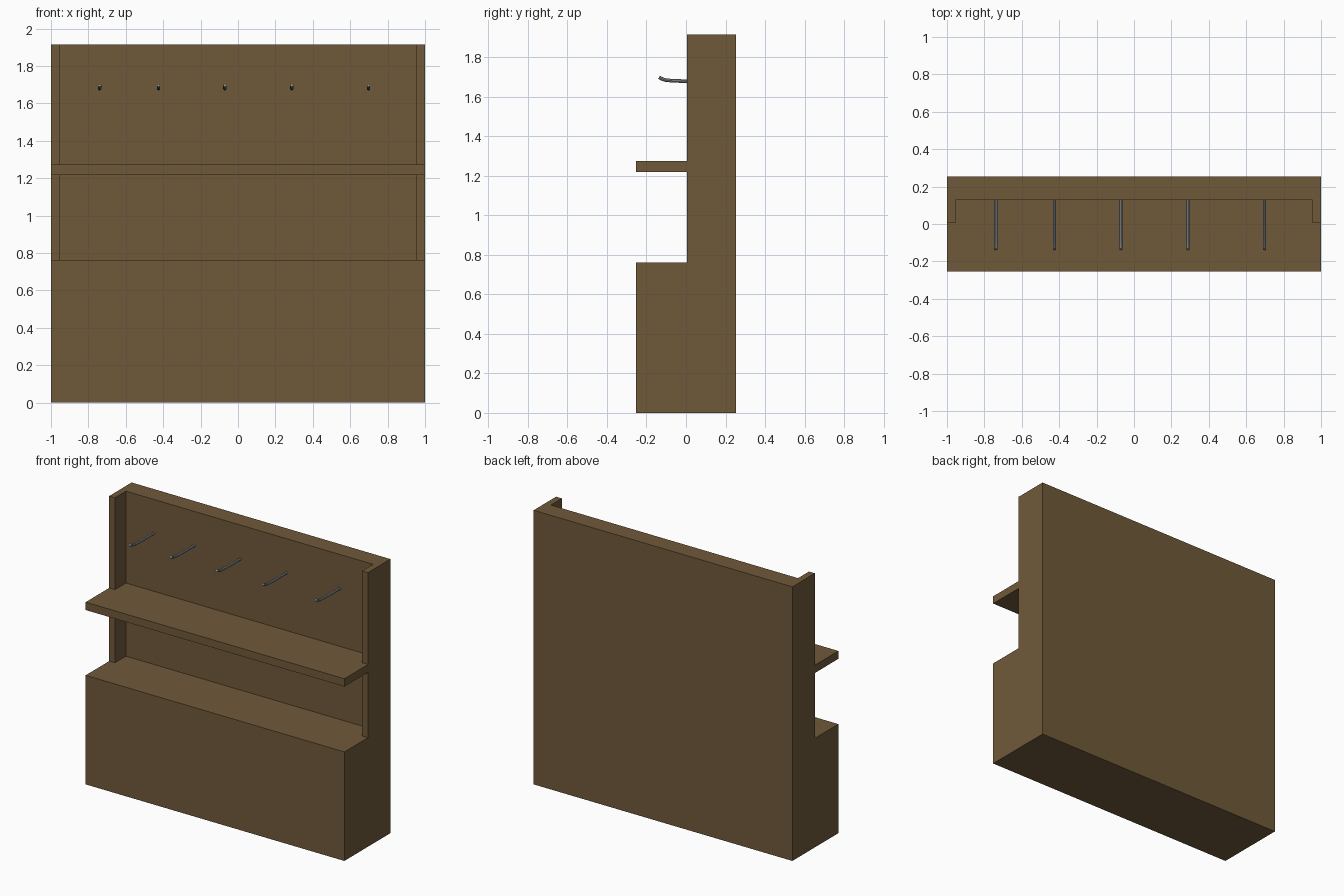
import bpy, bmesh, math
from mathutils import Vector

if "Cube" in bpy.data.objects:
    bpy.data.objects.remove(bpy.data.objects["Cube"])


def material(name, rgb):
    m = bpy.data.materials.new(name)
    m.diffuse_color = (*rgb, 1)
    m.use_nodes = True
    m.node_tree.nodes["Principled BSDF"].inputs["Base Color"].default_value = m.diffuse_color
    return m


wood = material("brown wood", (0.16, 0.102, 0.042))
metal = material("grey metal", (0.27, 0.29, 0.32))


def finish(bm, name, mat):
    bmesh.ops.recalc_face_normals(bm, faces=bm.faces)
    me = bpy.data.meshes.new(name)
    bm.to_mesh(me)
    bm.free()
    me.materials.append(mat)
    ob = bpy.data.objects.new(name, me)
    bpy.context.collection.objects.link(ob)
    return ob


# Cabinet: one closed solid made from the filled cells of a coarse grid
XS = (-1, -0.955, 0.955, 1)
YS = (-0.254, 0.006, 0.127, 0.254)
ZS = (0, 0.762, 1.218, 1.273, 1.915)


def filled(i, j, k):
    if not (0 <= i < 3 and 0 <= j < 3 and 0 <= k < 4):
        return False
    base_or_shelf = k in (0, 2)
    back_panel = j == 2
    side_wall = i != 1 and j == 1
    return base_or_shelf or back_panel or side_wall


bm = bmesh.new()
grid = {}


def vert(c):
    if c not in grid:
        grid[c] = bm.verts.new((XS[c[0]], YS[c[1]], ZS[c[2]]))
    return grid[c]


for i in range(3):
    for j in range(3):
        for k in range(4):
            if not filled(i, j, k):
                continue
            for axis in range(3):
                for side in (0, 1):
                    near = [i, j, k]
                    near[axis] += 2 * side - 1
                    if filled(*near):
                        continue
                    corners = []
                    for a, b in ((0, 0), (1, 0), (1, 1), (0, 1)):
                        c = [i, j, k]
                        c[axis] += side
                        c[(axis + 1) % 3] += a
                        c[(axis + 2) % 3] += b
                        corners.append(vert(tuple(c)))
                    bm.faces.new(corners)
bmesh.ops.recalc_face_normals(bm, faces=bm.faces)
bmesh.ops.dissolve_limit(bm, angle_limit=math.radians(1),
                         verts=bm.verts, edges=bm.edges)
finish(bm, "cabinet", wood)

# Coat hooks: thin rods from the back panel, curling up at the tip
PATH = ((0.13, 1.678), (0.0, 1.678), (-0.07, 1.680),
        (-0.105, 1.684), (-0.125, 1.691), (-0.136, 1.698))
RADIUS, SIDES = 0.009, 8


def hook(x, name):
    bm = bmesh.new()
    rings = []
    pts = [Vector((x, y, z)) for y, z in PATH]
    for n, p in enumerate(pts):
        d = (pts[min(n + 1, len(pts) - 1)] - pts[max(n - 1, 0)]).normalized()
        right = Vector((1, 0, 0))
        up = right.cross(d)
        rings.append([bm.verts.new(p + RADIUS * (right * math.cos(t) + up * math.sin(t)))
                      for t in (2 * math.pi * s / SIDES for s in range(SIDES))])
    for a, b in zip(rings, rings[1:]):
        for s in range(SIDES):
            t = (s + 1) % SIDES
            bm.faces.new((a[s], a[t], b[t], b[s]))
    bm.faces.new(rings[0])
    bm.faces.new(rings[-1])
    finish(bm, name, metal)


for n, x in enumerate((-0.74, -0.425, -0.07, 0.288, 0.698)):
    hook(x, f"coat_hook_{n + 1}")
